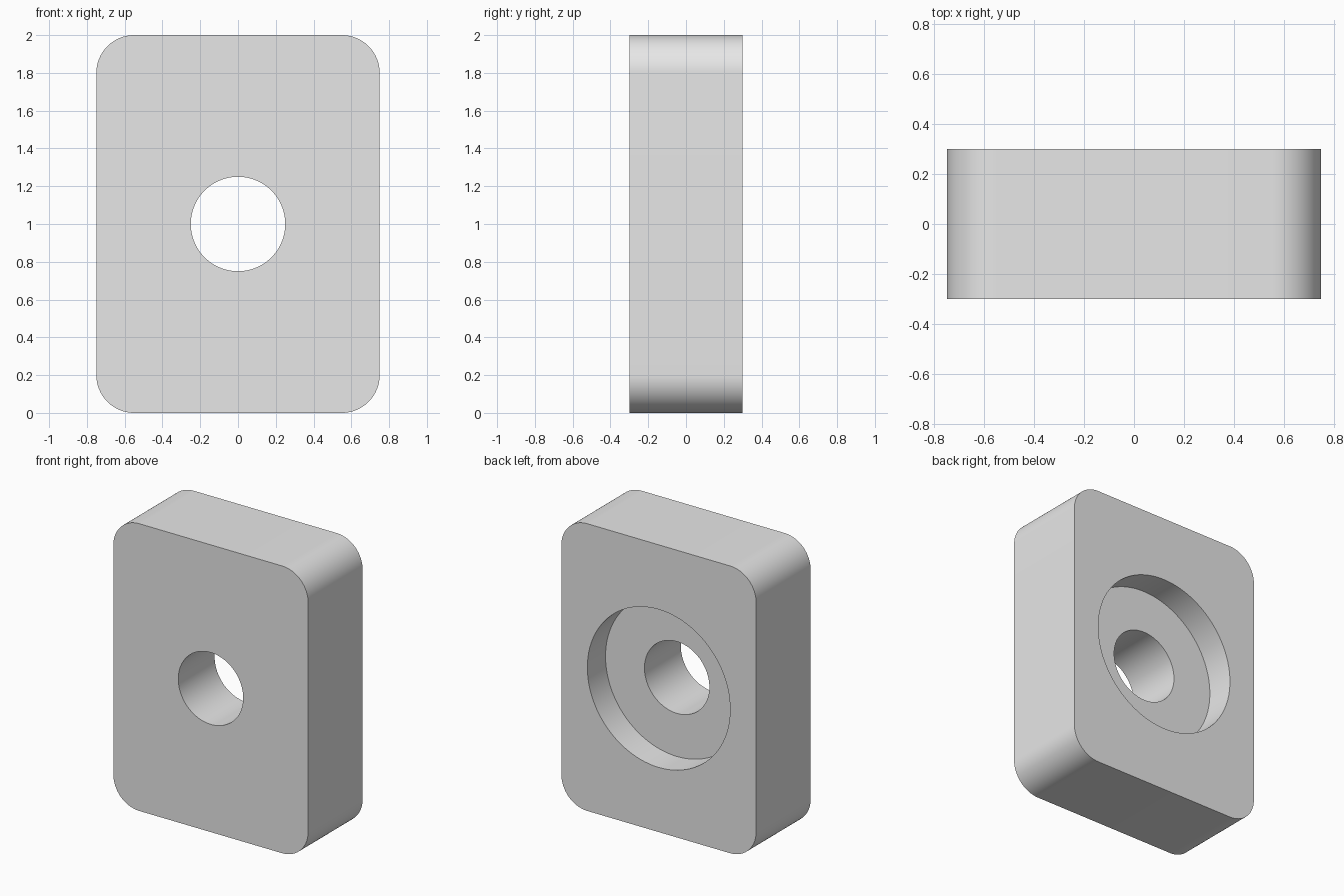
import bpy, bmesh, math
from mathutils import Matrix

if "Cube" in bpy.data.objects:
    bpy.data.objects.remove(bpy.data.objects["Cube"], do_unlink=True)

WIDTH, DEPTH, HEIGHT = 1.5, 0.6, 2.0
CORNER = 0.2
HOLE_RADIUS, RECESS_RADIUS, RECESS_DEPTH = 0.25, 0.55, 0.2

grey = bpy.data.materials.new("light_grey")
grey.use_nodes = True
grey.diffuse_color = (0.8, 0.8, 0.8, 1)
grey.node_tree.nodes["Principled BSDF"].inputs["Base Color"].default_value = (0.8, 0.8, 0.8, 1)


def add_object(name, bm):
    mesh = bpy.data.meshes.new(name)
    bm.to_mesh(mesh)
    bm.free()
    mesh.materials.append(grey)
    obj = bpy.data.objects.new(name, mesh)
    bpy.context.collection.objects.link(obj)
    return obj


def cylinder_cutter(name, radius, y_front, y_back):
    bm = bmesh.new()
    place = Matrix.Translation((0, (y_front + y_back) / 2, HEIGHT / 2)) @ Matrix.Rotation(math.pi / 2, 4, "X")
    bmesh.ops.create_cone(bm, cap_ends=True, segments=96, radius1=radius, radius2=radius,
                          depth=y_back - y_front, matrix=place)
    obj = add_object(name, bm)
    obj.hide_render = True
    return obj


# Block with its four front-to-back edges rounded
bm = bmesh.new()
bmesh.ops.create_cube(bm, size=1, matrix=Matrix.Translation((0, 0, HEIGHT / 2))
                      @ Matrix.Diagonal((WIDTH, DEPTH, HEIGHT, 1)))
long_edges = [e for e in bm.edges if abs(e.verts[0].co.y - e.verts[1].co.y) > DEPTH / 2]
bmesh.ops.bevel(bm, geom=long_edges, offset=CORNER, offset_type="OFFSET", segments=20,
                profile=0.5, affect="EDGES")
plate = add_object("rounded_plate", bm)
bpy.context.view_layer.objects.active = plate
plate.select_set(True)

# Through hole, and wide recess in the back
cutters = [
    cylinder_cutter("recess_cutter", RECESS_RADIUS, DEPTH / 2 - RECESS_DEPTH, DEPTH),
    cylinder_cutter("hole_cutter", HOLE_RADIUS, -DEPTH, DEPTH),
]
for cutter in cutters:
    cut = plate.modifiers.new(cutter.name, "BOOLEAN")
    cut.operation = "DIFFERENCE"
    cut.solver = "EXACT"
    cut.object = cutter
    bpy.ops.object.modifier_apply(modifier=cut.name)
    bpy.data.objects.remove(cutter, do_unlink=True)

bpy.ops.object.shade_smooth_by_angle(angle=math.radians(30))
